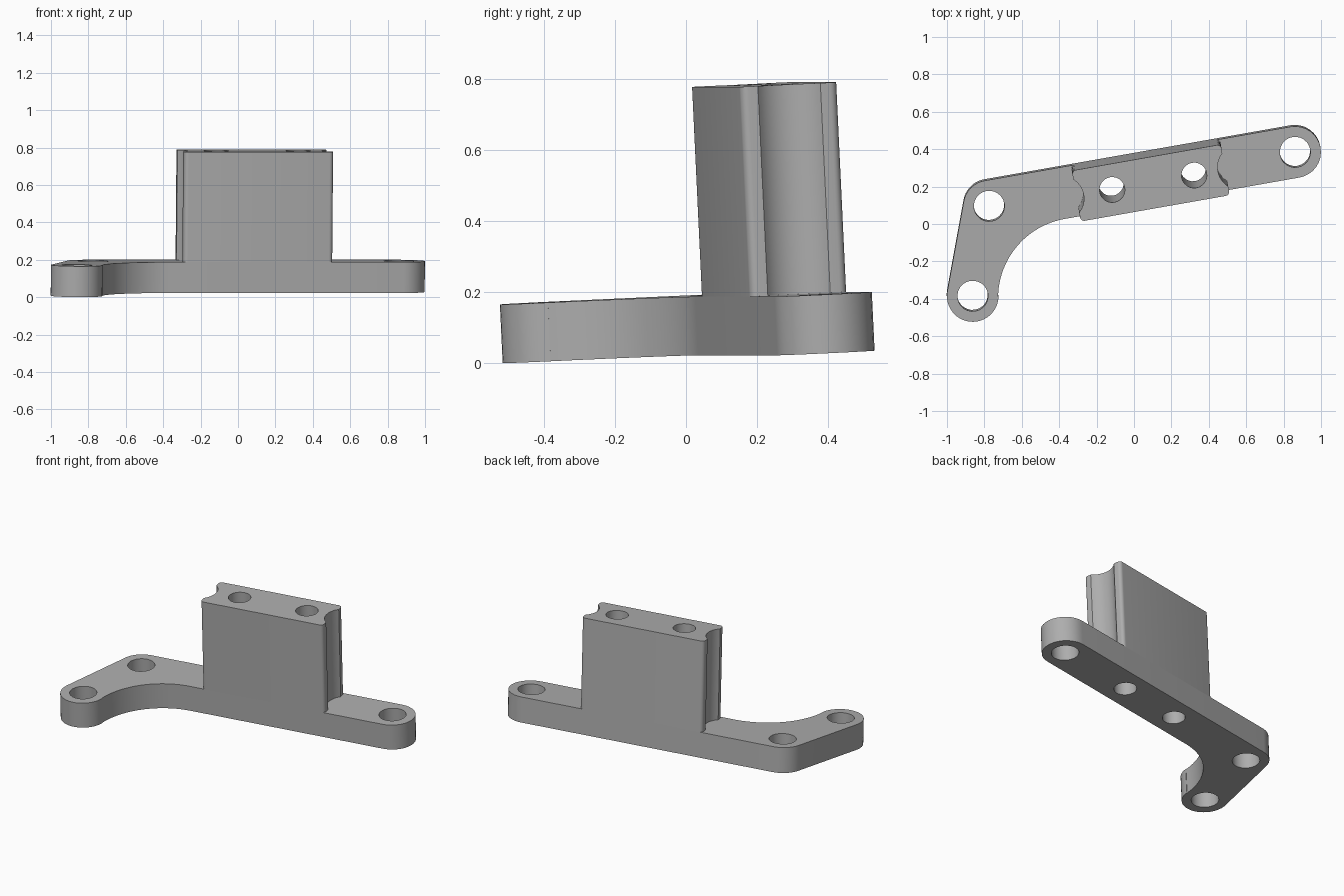
import bpy
import bmesh
from math import sin, cos, radians, atan2, degrees
from mathutils import Matrix

if "Cube" in bpy.data.objects:
    bpy.data.objects.remove(bpy.data.objects["Cube"], do_unlink=True)

# One plain grey material
grey = bpy.data.materials.new("plain grey")
grey.use_nodes = True
colour = (0.42, 0.42, 0.42, 1)
grey.diffuse_color = colour
grey.node_tree.nodes["Principled BSDF"].inputs["Base Color"].default_value = colour

# The whole bracket is turned about z and leans slightly forward
POSE = (Matrix.Translation((0, -0.006, 0.0175))
        @ Matrix.Rotation(radians(10), 4, 'Z')
        @ Matrix.Rotation(radians(2.75), 4, 'X'))

THICK, TOP = 0.165, 0.755
LOBE = 0.138
MID = 0.243


def arc(centre, r, start, end, steps=16):
    angles = [radians(start + (end - start) * i / steps) for i in range(steps + 1)]
    return [(centre[0] + r * cos(a), centre[1] + r * sin(a)) for a in angles]


def circle(centre, r):
    return arc(centre, r, 0, 360, 24)[:-1]


def slab(name, outline, holes, z0, z1):
    """Extrude an outline with holes from z0 to z1."""
    bm = bmesh.new()
    for loop in [outline] + holes:
        vs = [bm.verts.new((x, y, z0)) for x, y in loop]
        for a, b in zip(vs, vs[1:] + vs[:1]):
            bm.edges.new((a, b))
    bmesh.ops.triangle_fill(bm, edges=bm.edges[:], use_beauty=True)
    ext = bmesh.ops.extrude_face_region(bm, geom=bm.faces[:], use_keep_orig=True)
    top = [g for g in ext["geom"] if isinstance(g, bmesh.types.BMVert)]
    bmesh.ops.translate(bm, verts=top, vec=(0, 0, z1 - z0))
    bmesh.ops.recalc_face_normals(bm, faces=bm.faces[:])
    mesh = bpy.data.meshes.new(name)
    bm.to_mesh(mesh)
    bm.free()
    mesh.materials.append(grey)
    ob = bpy.data.objects.new(name, mesh)
    bpy.context.collection.objects.link(ob)
    ob.matrix_world = POSE
    bpy.ops.object.select_all(action='DESELECT')
    ob.select_set(True)
    bpy.context.view_layer.objects.active = ob
    bpy.ops.object.shade_smooth_by_angle(angle=radians(30))
    return ob


# Base plate: straight bar with an angled foot and a concave inner corner
far_end, corner, foot = (0.916, MID), (-0.745, MID), (-0.915, -0.216)
inner_r = 0.43
inner = (-0.36, MID - LOBE - inner_r)
side = degrees(atan2(corner[0] - foot[0], foot[1] - corner[1]))
meet = degrees(atan2(inner[1] - foot[1], inner[0] - foot[0]))
plate = (arc(far_end, LOBE, -90, 90)
         + arc(corner, LOBE, 90, side)
         + arc(foot, LOBE, side, meet + 360, 24)
         + arc(inner, inner_r, meet + 180, 90, 24))

# Upright block: rounded corners and a concave groove down each end
left, right = -0.277, 0.532
front, back = MID - LOBE, MID + LOBE
r = 0.022
right_end = (arc((right - r, front + r), r, -90, 0, 6)
             + arc((right + 0.08, MID), 0.12, 228, 132, 16)
             + arc((right - r, back - r), r, 0, 90, 6))
left_end = [(left + right - x, y) for x, y in reversed(right_end)]

bolt_holes = [circle(c, 0.082) for c in (far_end, corner, foot)]
block_holes = [circle((x, MID), 0.068) for x in (-0.082, 0.363)]

slab("base_plate", plate, bolt_holes + block_holes, 0, THICK)
slab("upright_block", right_end + left_end, block_holes, THICK, TOP)
